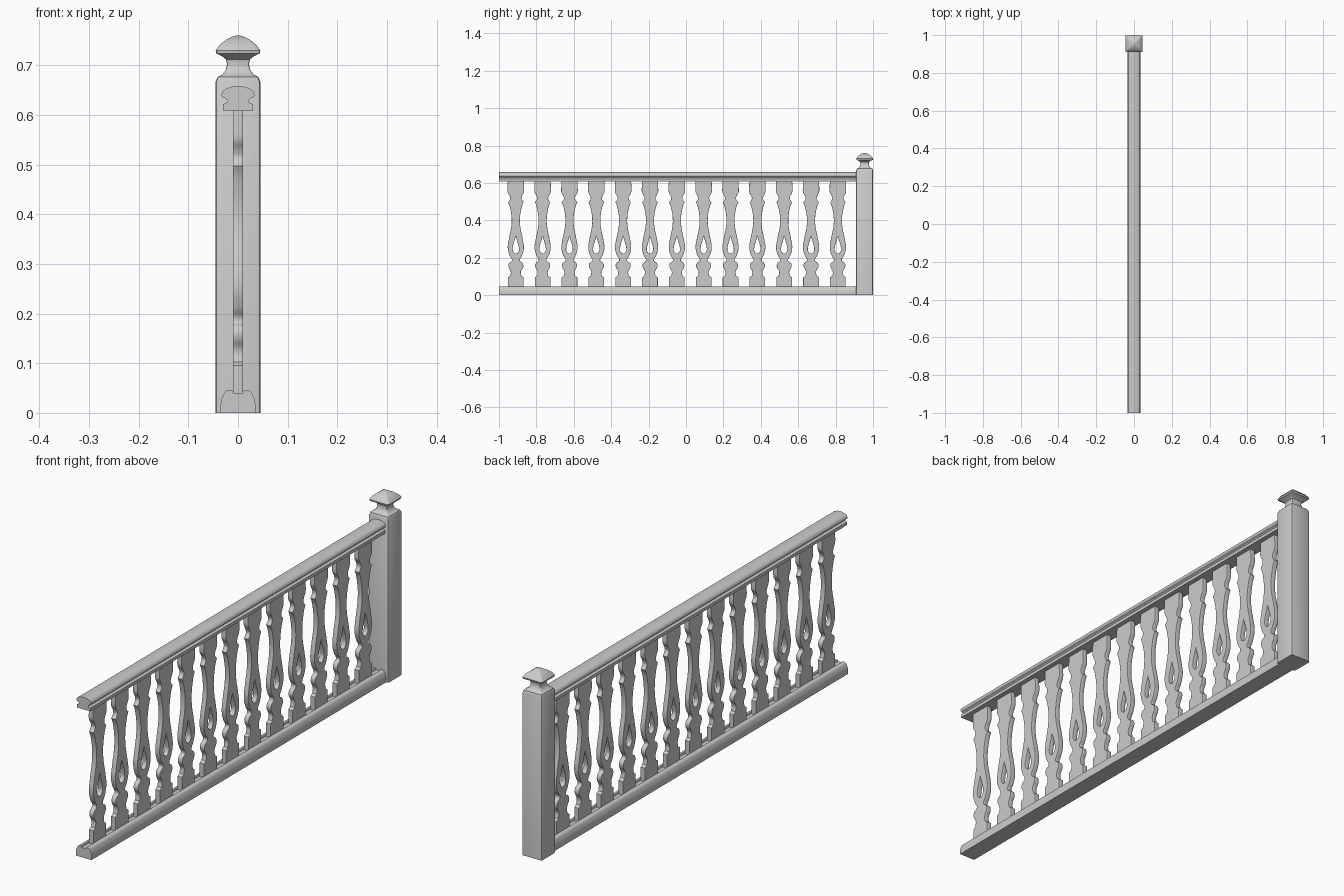
import bpy, bmesh
from math import radians

cube = bpy.data.objects.get("Cube")
if cube:
    bpy.data.objects.remove(cube, do_unlink=True)

grey = bpy.data.materials.new("plain_grey")
grey.use_nodes = True
GREY = (0.6, 0.6, 0.6, 1)
grey.diffuse_color = GREY
grey.node_tree.nodes["Principled BSDF"].inputs["Base Color"].default_value = GREY


def finish(obj, angle=40):
    """Give the object its material and smooth its soft edges."""
    obj.data.materials.clear()
    obj.data.materials.append(grey)
    bpy.ops.object.select_all(action="DESELECT")
    obj.select_set(True)
    bpy.context.view_layer.objects.active = obj
    bpy.ops.object.shade_smooth_by_angle(angle=radians(angle))


def add_bezier(curve, points):
    """Closed outline; points are (u, v, corner)."""
    spline = curve.splines.new("BEZIER")
    spline.bezier_points.add(len(points) - 1)
    spline.use_cyclic_u = True
    for bp, (u, v, corner) in zip(spline.bezier_points, points):
        bp.co = (u, v, 0)
        bp.handle_left_type = bp.handle_right_type = "VECTOR" if corner else "AUTO"


def extrude_outline(name, outlines, half_depth, bevel, rotation, location):
    """Fill a flat outline, extrude it both ways and turn it into a mesh."""
    curve = bpy.data.curves.new(name, "CURVE")
    curve.dimensions = "2D"
    curve.fill_mode = "BOTH"
    curve.resolution_u = 5
    curve.extrude = half_depth - bevel
    curve.bevel_depth = bevel
    curve.bevel_resolution = 1
    curve.offset = -bevel
    for points in outlines:
        add_bezier(curve, points)
    obj = bpy.data.objects.new(name, curve)
    bpy.context.collection.objects.link(obj)
    obj.rotation_euler = [radians(a) for a in rotation]
    obj.location = location
    bpy.ops.object.select_all(action="DESELECT")
    obj.select_set(True)
    bpy.context.view_layer.objects.active = obj
    bpy.ops.object.convert(target="MESH")
    obj = bpy.context.view_layer.objects.active
    finish(obj)
    return obj


def mirrored(half):
    return half + [(-u, v, c) for u, v, c in reversed(half)]


# Flat sawn baluster with a teardrop opening
side = [(.042, .03, 1), (.042, .095, 1), (.03, .103, 1), (.027, .125, 0),
        (.04, .155, 0), (.036, .172, 0), (.021, .185, 0), (.033, .212, 0),
        (.043, .25, 0), (.036, .305, 0), (.024, .365, 0), (.022, .41, 0),
        (.029, .46, 0), (.035, .482, 0), (.042, .497, 1), (.03, .514, 0),
        (.032, .528, 0), (.043, .55, 0), (.044, .575, 0), (.042, .62, 1)]
teardrop = [(0, .222, 0), (.015, .235, 0), (.015, .262, 0), (.007, .29, 0),
            (0, .315, 1), (-.007, .29, 0), (-.015, .262, 0), (-.015, .235, 0)]
first = extrude_outline("baluster_01", [mirrored(side), teardrop],
                        .0105, .002, (90, 0, 90), (0, -.91, 0))
for i in range(1, 13):
    copy = first.copy()
    copy.name = f"baluster_{i + 1:02d}"
    copy.location.y += i * .1435
    bpy.context.collection.objects.link(copy)

# Moulded handrail and bottom rail, run along y into the post
handrail = [(.03, .609, 1), (.03, .622, 1), (.021, .628, 0), (.023, .632, 0),
            (.032, .637, 0), (.032, .645, 0), (.022, .654, 0)]
bottom = [(.035, 0, 1), (.035, .018, 0), (.031, .033, 0), (.024, .044, 0), (.012, .046, 1),
          (.01, .04, 1)]
for name, half in (("handrail", handrail), ("bottom_rail", bottom)):
    extrude_outline(name, [mirrored(half)], .9625, 0, (90, 0, 0), (0, -.0375, 0))

# Square newel post with a waisted neck and pointed cap: rings of (half width, z)
rings = [(.045, 0), (.045, .667), (.041, .677), (.032, .681), (.025, .69),
         (.022, .702), (.024, .712), (.033, .719), (.044, .724), (.045, .73),
         (.037, .741), (.025, .751), (.012, .758), (.004, .76)]
bm = bmesh.new()
loops = []
for w, z in rings:
    c = w * .84     # clipped corners
    corners = [(w, c), (w * .96, w * .96), (c, w)]
    ring = []
    for _ in range(4):
        ring += [bm.verts.new((x, y, z)) for x, y in corners]
        corners = [(-y, x) for x, y in corners]
    loops.append(ring)
for lo, hi in zip(loops, loops[1:]):
    for k in range(len(lo)):
        n = (k + 1) % len(lo)
        bm.faces.new((lo[k], lo[n], hi[n], hi[k]))
bm.faces.new(reversed(loops[0]))
bm.faces.new(loops[-1])
mesh = bpy.data.meshes.new("newel_post")
bm.to_mesh(mesh)
bm.free()
post = bpy.data.objects.new("newel_post", mesh)
bpy.context.collection.objects.link(post)
post.location = (0, .955, 0)
finish(post)
